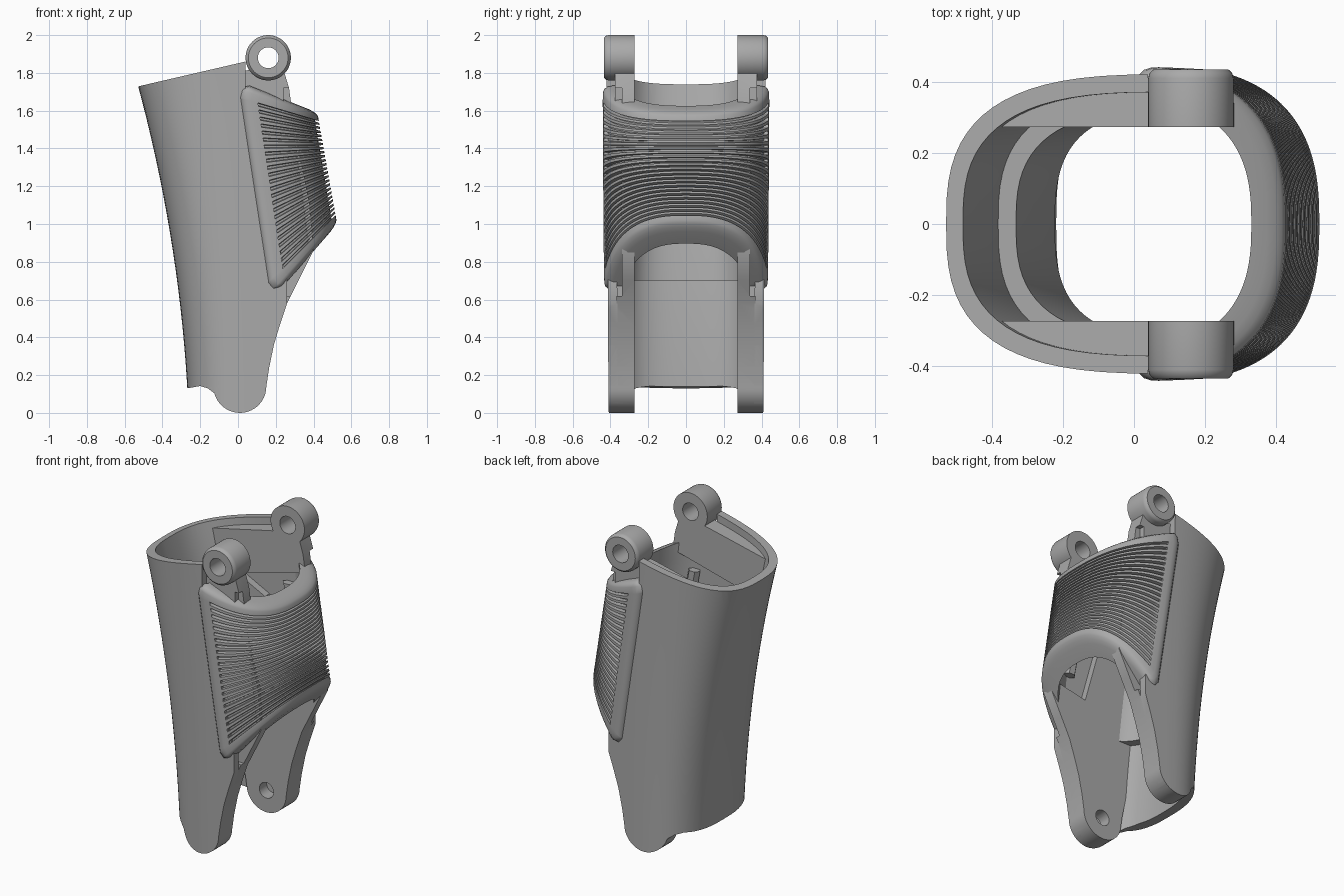
import bpy, bmesh
from math import sin, cos, acos, pi, radians

if "Cube" in bpy.data.objects:
    bpy.data.objects.remove(bpy.data.objects["Cube"])

grey = bpy.data.materials.new("plain grey")
grey.use_nodes = True
GREY = (0.4, 0.4, 0.4, 1)
grey.diffuse_color = GREY
grey.node_tree.nodes["Principled BSDF"].inputs["Base Color"].default_value = GREY


def finish(bm, name):
    bmesh.ops.recalc_face_normals(bm, faces=bm.faces[:])
    me = bpy.data.meshes.new(name)
    bm.to_mesh(me)
    bm.free()
    me.materials.append(grey)
    ob = bpy.data.objects.new(name, me)
    bpy.context.collection.objects.link(ob)
    return ob


def select(ob):
    bpy.ops.object.select_all(action='DESELECT')
    ob.select_set(True)
    bpy.context.view_layer.objects.active = ob


def smooth(ob, angle=35):
    select(ob)
    bpy.ops.object.shade_smooth_by_angle(angle=radians(angle))


def boolean(ob, tool, op):
    m = ob.modifiers.new("cut", 'BOOLEAN')
    m.operation, m.object, m.solver = op, tool, 'EXACT'
    select(ob)
    bpy.ops.object.modifier_apply(modifier=m.name)
    bpy.data.objects.remove(tool)


def grid(bm, rows, loop):
    """Skin rows of points; loop closes each row."""
    vs = [[bm.verts.new(p) for p in r] for r in rows]
    n = len(vs[0])
    for a, b in zip(vs, vs[1:]):
        for i in range(n if loop else n - 1):
            j = (i + 1) % n
            bm.faces.new((a[i], a[j], b[j], b[i]))
    return vs


def prism(name, pts, y0, y1):
    """Side outline (x, z) extruded along y."""
    bm = bmesh.new()
    vs = grid(bm, [[(x, y, z) for x, z in pts] for y in (y0, y1)], True)
    bm.faces.new(vs[0])
    bm.faces.new(vs[1])
    return finish(bm, name)


def arc(cx, cz, r, a0, a1, n=20):
    return [(cx + r * cos(radians(a0 + (a1 - a0) * i / n)),
             cz + r * sin(radians(a0 + (a1 - a0) * i / n))) for i in range(n + 1)]


# ---- hollow body section, open towards +x
P = 2.8


def section(z, d):
    r = 0.362 + 0.04 * z + 0.066 * z * z - d
    h = 0.41 + 0.006 * z - d
    pts = [(0.6, -h, z)]
    for i in range(37):
        t = (i / 18 - 1) * pi / 2
        y = h * abs(sin(t)) ** (2 / P) * (1 if t > 0 else -1)
        pts.append((0.1 - r * max(cos(t), 0) ** (2 / P), y, z))
    return pts + [(0.6, h, z)]


def body(name, z0, z1, outer, inner=None, n=20):
    rows = []
    for i in range(n + 1):
        z = z0 + (z1 - z0) * i / n
        rows.append(section(z, outer) + (section(z, inner)[::-1] if inner else []))
    bm = bmesh.new()
    vs = grid(bm, rows, True)
    bm.faces.new(vs[0])
    bm.faces.new(vs[-1])
    return finish(bm, name)


FOOT = arc(0.01, 0.14, 0.14, 195, 360)
LEG = [(0.165, 0.24), (0.19, 0.36), (0.22, 0.46), (0.26, 0.58)]

# Outer shell, trimmed to the side outline
shell = body("outer_shell", -0.05, 1.95, 0, 0.05)
outline = ([(-0.6, 1.712), (-0.6, 0.13), (-0.27, 0.13), (-0.2, 0.142), (-0.16, 0.13)]
           + FOOT + LEG + [(0.26, 0.7), (0.08, 1.55), (0.04, 1.7), (0.04, 1.86)])
boolean(shell, prism("trim", outline, -1, 1), 'INTERSECT')
smooth(shell)

# Liner band inside the back wall
liner = body("back_liner", 0.7, 1.33, 0.045, 0.1)
boolean(liner, prism("trim", [(-0.6, 0.5), (0, 0.5), (0, 1.5), (-0.6, 1.5)], -1, 1), 'INTERSECT')
smooth(liner)

# Side plates with pockets, pins and hinge lugs
plate_outline = (FOOT + LEG + [(0.32, 0.7), (0.4, 0.86), (0.38, 1.1), (0.3, 1.5), (0.28, 1.65),
                 (0.27, 1.72), (0.24, 1.82), (0.08, 1.82), (0.03, 1.81), (-0.5, 1.69),
                 (-0.5, 1.3), (-0.24, 0.7), (-0.14, 0.2)])
pocket_outline = [(-0.2, 1.48), (0.26, 1.6), (0.34, 0.92), (0.14, 0.88), (0.0, 1.38)]
for s, side in ((1, "left"), (-1, "right")):
    plate = body(side + "_side_plate", -0.05, 1.95, 0.045)
    boolean(plate, prism("trim", plate_outline, s * 0.273, s * 0.6), 'INTERSECT')
    # keep the plate inside the curved grip at its front edge
    front = [(0.24, 0.62), (0.24, 1.72), (0.6, 1.72), (0.6, 0.62)]
    boolean(plate, prism("trim", front, s * 0.34, s * 0.7), 'DIFFERENCE')
    boolean(plate, prism("trim", pocket_outline, s * 0.2, s * 0.32), 'DIFFERENCE')
    boolean(plate, prism("trim", arc(0.01, 0.14, 0.05, 0, 345, 23), s * 0.2, s * 0.365), 'DIFFERENCE')
    smooth(plate)

    # Six-sided locking pin lying in the pocket
    bm = bmesh.new()
    rows = []
    for x, z in ((0.15, 1.5), (0.24, 1.02)):
        rows.append([(x + 0.04 * cos(a * pi / 3), s * (0.3 + 0.03 * sin(a * pi / 3)), z)
                     for a in range(6)])
    vs = grid(bm, rows, True)
    bm.faces.new(vs[0])
    bm.faces.new(vs[1])
    finish(bm, side + "_pocket_pin")

    # Upper hinge lug: ring with a rounded outer rim
    bm = bmesh.new()
    profile = [(0.055, 0.273), (0.12, 0.273), (0.12, 0.41), (0.116, 0.425),
               (0.105, 0.435), (0.055, 0.435), (0.055, 0.273)]
    rows = [[(x, s * y, z) for x, z in arc(0.16, 1.88, r, 0, 352.5, 47)] for r, y in profile]
    grid(bm, rows, True)
    bmesh.ops.remove_doubles(bm, verts=bm.verts[:], dist=1e-5)
    smooth(finish(bm, side + "_hinge_lug"))

# ---- Ribbed grip wrapped round the front (+x) side
Q = 2.6
RIBS = 24


def grip_point(t, k, d):
    """t runs top to bottom, k from one rear edge to the other, d is inward offset."""
    edge = min(1, min(t, 1 - t) / 0.07)
    ax, az = -0.01 + 0.18 * t, 1.76 - 1.17 * t
    bx, bz = 0.42 + 0.105 * t, 1.59 - 0.59 * t
    r, xc = 0.47 - d, bx - 0.47
    start = ax + 0.07 * (1 - edge) ** 2
    th = k * acos(max(0.001, (start - xc) / r) ** (Q / 2))
    x = xc + r * cos(th) ** (2 / Q)
    y = (0.445 - d) * abs(sin(th)) ** (2 / Q) * (1 if k > 0 else -1)
    return x, y, az + (bz - az) * (x - ax) / (bx - ax)


# Rows: rolled top rim, ribs, rolled bottom rim, then back up inside
rows = [(0, 0.045, 0), (0.006, 0.022, 0), (0.018, 0.006, 0), (0.035, 0, 0)]
for i in range(RIBS):
    t0, p = 0.075 + 0.865 * i / RIBS, 0.865 / RIBS
    rows += [(t0, 0, 0), (t0 + 0.1 * p, 0, 0.022), (t0 + 0.4 * p, 0, 0.022), (t0 + 0.5 * p, 0, 0)]
rows += [(0.965, 0, 0), (0.982, 0.006, 0), (0.994, 0.018, 0), (1, 0.035, 0)]
rows += [(1 - i / 8, 0.09, 0) for i in range(9)]
rows.append(rows[0])
half = [1, 0.99, 0.975, 0.955, 0.93, 0.885, 0.88] + [0.84 - 0.04 * i for i in range(21)]
ks = half + [0] + [-k for k in reversed(half)]
rim = {1: 0.05, 0.99: 0.025, 0.975: 0.01, 0.955: 0.003}
pts = []
for t, d, groove in rows:
    pts.append([grip_point(t, k, max(d, rim.get(abs(k), 0), groove if abs(k) <= 0.88 else 0))
                for k in ks])
bm = bmesh.new()
grid(bm, pts, False)
bmesh.ops.remove_doubles(bm, verts=bm.verts[:], dist=1e-5)
smooth(finish(bm, "ribbed_grip"), 40)
